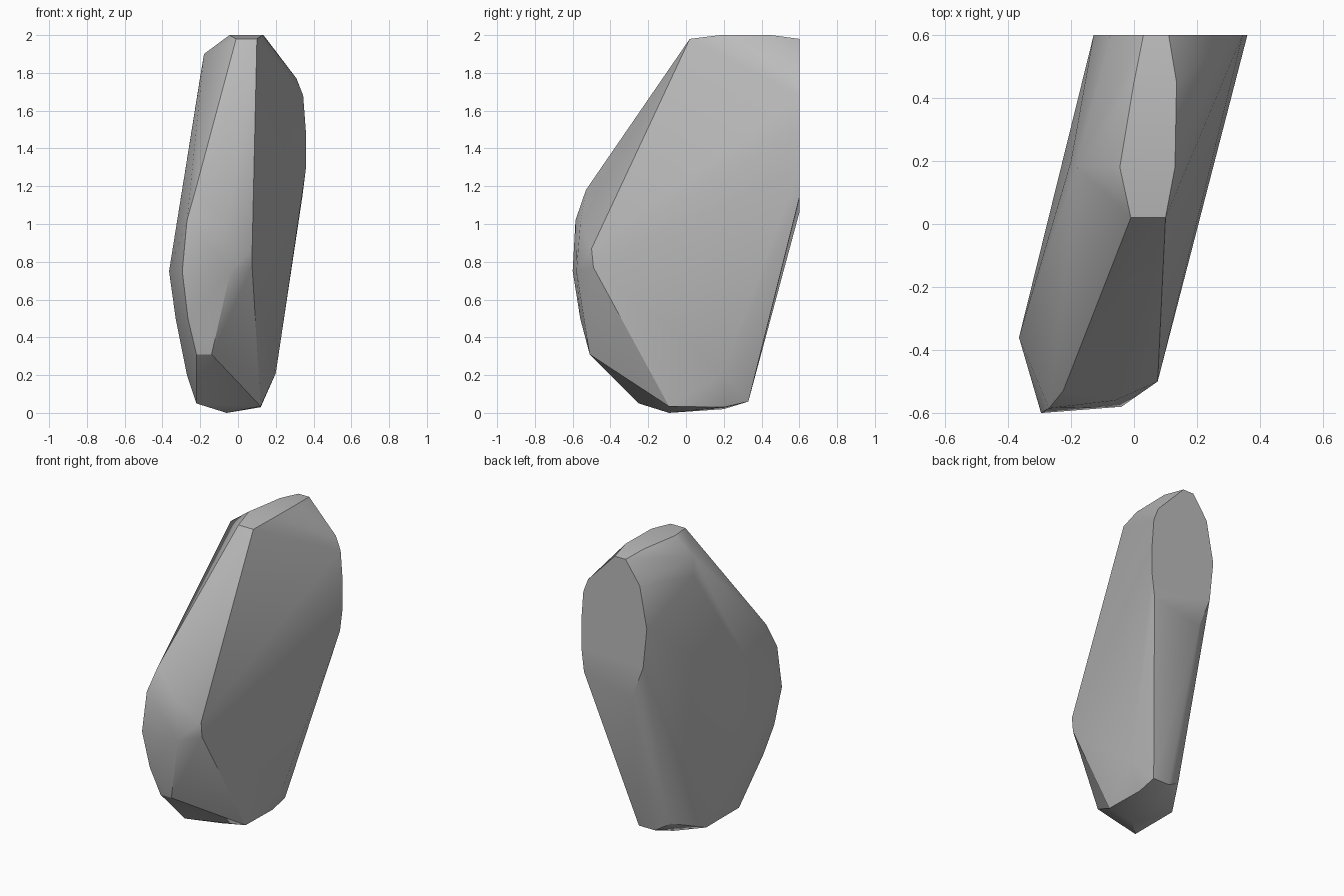
import bpy
import bmesh
import math
from mathutils import Vector


def remove_default_cube():
    cube = bpy.data.objects.get("Cube")
    if cube:
        bpy.data.objects.remove(cube, do_unlink=True)


def make_material(name, colour):
    mat = bpy.data.materials.new(name)
    mat.use_nodes = True
    mat.diffuse_color = colour
    mat.node_tree.nodes["Principled BSDF"].inputs["Base Color"].default_value = colour
    return mat


def hull_object(name, points, mat):
    """Wrap the facet corners in a convex skin and merge its flat areas."""
    bm = bmesh.new()
    for point in points:
        bm.verts.new(point)
    result = bmesh.ops.convex_hull(bm, input=bm.verts[:])
    inside = result["geom_interior"] + result["geom_unused"]
    loose = {g for g in inside if isinstance(g, bmesh.types.BMVert)}
    bmesh.ops.delete(bm, geom=list(loose), context="VERTS")
    bmesh.ops.dissolve_limit(bm, angle_limit=math.radians(1),
                             verts=bm.verts[:], edges=bm.edges[:])
    bmesh.ops.recalc_face_normals(bm, faces=bm.faces[:])
    mesh = bpy.data.meshes.new(name)
    bm.to_mesh(mesh)
    bm.free()
    mesh.materials.append(mat)
    obj = bpy.data.objects.new(name, mesh)
    bpy.context.collection.objects.link(obj)
    return obj


remove_default_cube()
stone_grey = make_material("stone grey", (0.5, 0.5, 0.5, 1))

# Flat crown facet, as (x, y), and its slightly lower ends
crown = [Vector((x, y, 2)) for x, y in
         [(.13, .18), (.135, .45), (0, .45), (-.045, .18)]]
crown += [Vector((x, y, 1.98)) for x, y in
          [(-.01, .02), (.1, .02), (.11, .6), (.03, .6)]]

# Sheer back facet, as (x, z)
back = [Vector((x, .6, z)) for x, z in
        [(-.075, 1.83), (-.128, 1.55), (-.1, 1.28), (-.015, 1.06),
         (.34, 1.14), (.36, 1.3), (.36, 1.48), (.345, 1.68), (.31, 1.77)]]

# Narrow front facet: the outer edge, then the inner edge
front = [Vector(p) for p in
         [(-.225, -.53, 1.18), (-.27, -.585, 1.02), (-.295, -.6, .75),
          (-.265, -.56, .5), (-.22, -.51, .31), (-.14, -.51, .31),
          (-.04, -.58, .75), (-.06, -.56, 1), (.075, -.5, .87),
          (.075, -.49, .77)]]

# Bulges on the two broad sides
sides = [Vector(p) for p in
         [(-.365, -.36, .75), (-.33, -.34, .5), (-.27, -.2, .2),
          (-.2, .2, 1.78), (-.18, .18, 1.9), (.2, .2, .21)]]

# Worn base
base = [Vector(p) for p in
        [(-.22, -.25, .05), (-.06, -.09, 0), (.12, -.09, .035),
         (-.22, .1, .05), (-.05, .2, .02), (0, .33, .06), (.12, .33, .06),
         (.12, .2, .03), (-.1, .3, .12)]]

rock = hull_object("rock", crown + back + front + sides + base, stone_grey)

# Soft shading with the hard creases kept
bpy.ops.object.select_all(action="DESELECT")
rock.select_set(True)
bpy.context.view_layer.objects.active = rock
bpy.ops.object.shade_smooth_by_angle(angle=math.radians(30))
